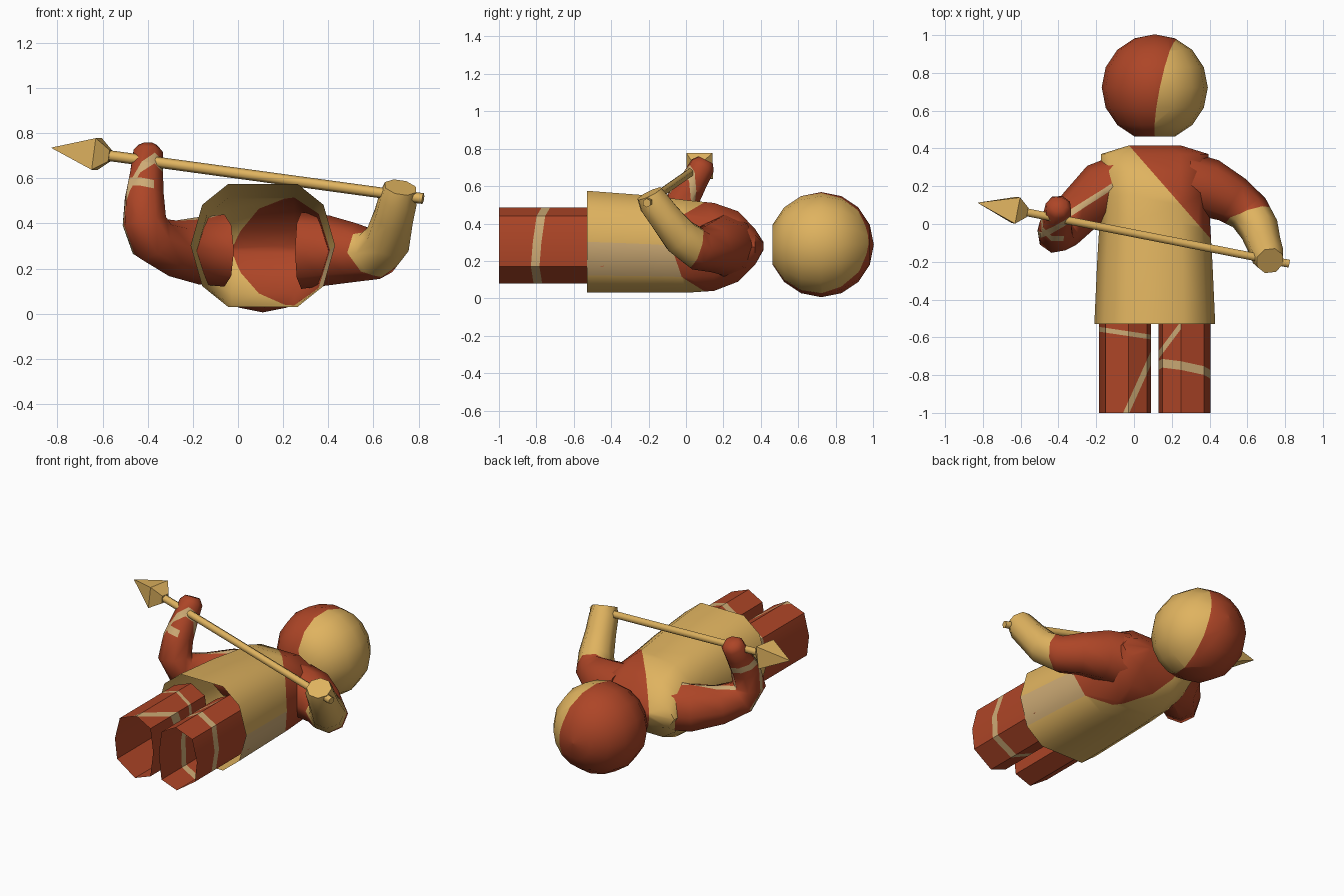
import bpy, bmesh, math
from mathutils import Vector as V

if "Cube" in bpy.data.objects:
    bpy.data.objects.remove(bpy.data.objects["Cube"])


def material(name, rgb):
    m = bpy.data.materials.new(name)
    m.diffuse_color = (*rgb, 1)
    m.use_nodes = True
    m.node_tree.nodes["Principled BSDF"].inputs["Base Color"].default_value = m.diffuse_color
    return m


MATS = [material("brick_red", (0.42, 0.060, 0.020)),
        material("gold", (0.74, 0.45, 0.115)),
        material("pale_tan", (0.62, 0.41, 0.18))]
RED, GOLD, TAN = 0, 1, 2


def loft(rings, cap0=True, cap1=True):
    """Skin a list of equal-length rings of points."""
    bm = bmesh.new()
    vs = [[bm.verts.new(p) for p in r] for r in rings]
    n = len(vs[0])
    for a, b in zip(vs, vs[1:]):
        for i in range(n):
            bm.faces.new((a[i], a[(i + 1) % n], b[(i + 1) % n], b[i]))
    if cap0:
        bm.faces.new(vs[0])
    if cap1:
        bm.faces.new(vs[-1])
    bmesh.ops.recalc_face_normals(bm, faces=bm.faces)
    return bm


def tube(path, sides, turn=0.0):
    """Round tube through (x, y, z, radius) points."""
    pts = [V(p[:3]) for p in path]
    u = V((0, 0, 1))
    rings = []
    for i, p in enumerate(pts):
        t = (pts[min(i + 1, len(pts) - 1)] - pts[max(i - 1, 0)]).normalized()
        u = (u - t * u.dot(t)).normalized()
        w = t.cross(u)
        r = path[i][3]
        angs = [2 * math.pi * (k + turn) / sides for k in range(sides)]
        rings.append([p + (u * math.cos(a) + w * math.sin(a)) * r for a in angs])
    return loft(rings)


def cut(bm, co, no):
    bmesh.ops.bisect_plane(bm, geom=bm.verts[:] + bm.edges[:] + bm.faces[:],
                           dist=1e-5, plane_co=co, plane_no=no)


def paint(bm, mat, test=lambda c: True):
    for f in bm.faces:
        if test(f.calc_center_median()):
            f.material_index = mat


def split(bm, co, no, mat):
    """Cut along a plane and colour everything on its positive side."""
    co, no = V(co), V(no)
    cut(bm, co, no)
    paint(bm, mat, lambda c: (c - co).dot(no) > 0)


def stripe(bm, co, no, width, test=lambda c: True):
    """Pale painted line following a plane, limited by a test."""
    co, no = V(co), V(no).normalized()
    for s in (-0.5, 0.5):
        cut(bm, co + no * width * s, no)
    paint(bm, TAN, lambda c: abs((c - co).dot(no)) < width / 2 and test(c))


def finish(bm, name, angle=45):
    me = bpy.data.meshes.new(name)
    bm.to_mesh(me)
    bm.free()
    for m in MATS:
        me.materials.append(m)
    ob = bpy.data.objects.new(name, me)
    bpy.context.collection.objects.link(ob)
    bpy.ops.object.select_all(action='DESELECT')
    ob.select_set(True)
    bpy.context.view_layer.objects.active = ob
    if angle:
        bpy.ops.object.shade_smooth_by_angle(angle=math.radians(angle))
    return ob


# head: 16-sided ball along y, flat underneath, half red and half gold
C, R = V((0.11, 0.723, 0.287)), 0.281
rings = []
for k in range(1, 9):
    a = math.pi * k / 8
    r = max(R * math.sin(a), 0.001)
    rings.append([(C.x + r * math.cos(math.pi * j / 8), C.y - R * math.cos(a),
                   C.z + r * math.sin(math.pi * j / 8)) for j in range(16)])
head = loft(rings)
split(head, (0.135, 0.72, 0.57), (1, -0.2, 0.15), GOLD)
finish(head, "head")

# torso and tunic: ten-sided sections along y, open at the hem
SECTION = [(1, 0), (.84, .66), (.48, 1), (-.48, 1), (-.84, .66),
           (-1, 0), (-.84, -.66), (-.48, -1), (.48, -1), (.84, -.66)]
rings = []
for y, hw, lo, hi in [(-.53, .32, .03, .575), (-.2, .305, .03, .55), (0, .293, .03, .525),
                      (.15, .287, .04, .51), (.28, .288, .09, .465), (.37, .285, .18, .37),
                      (.415, .14, .26, .30)]:
    rings.append([(.11 + a * hw, y, (lo + hi) / 2 + b * (hi - lo) / 2) for a, b in SECTION])
torso = loft(rings, cap0=False)
paint(torso, GOLD)
# shaded side panel of the tunic, then the bare shoulder above a diagonal
paint(torso, TAN, lambda c: c.x > 0.3 and 0.08 < c.z < 0.3 and c.y < 0.1)
split(torso, (-0.03, 0.42, 0), (1.143, 1, 0), RED)
finish(torso, "tunic_torso")

# legs: open eight-sided tubes, mirrored about x = 0.11
LEG = [(-.17, .17), (-.04, .08), (.07, .12), (.09, .28),
       (.07, .43), (-.03, .485), (-.15, .44), (-.185, .3)]
for side, name in ((1, "left_leg"), (-1, "right_leg")):
    rings = [[(.11 + side * (x - .11), y, z) for x, z in LEG] for y in (-1, -.44)]
    leg = loft(rings, False, False)
    if side == 1:
        stripe(leg, (-.1, -.57, .45), (.15, 1, 0), .025, lambda c: c.z > .25)
        stripe(leg, (.06, -.775, .45), (1, -.45, 0), .03,
               lambda c: c.z > .3 and c.y < -.58)
    else:
        stripe(leg, (.26, -.755, .45), (.18, 1, -.1), .045)
        stripe(leg, (.155, -.66, .45), (1, -.75, 0), .025,
               lambda c: c.z > .3 and -.74 < c.y < -.55)
    finish(leg, name)

# arm on the +x side: red sleeve-free upper arm, gold forearm
arm = tube([(.28, .21, .28, .17), (.40, .19, .28, .155), (.52, .13, .27, .13),
            (.61, .06, .265, .115), (.665, -.03, .33, .105), (.69, -.11, .43, .092),
            (.71, -.17, .51, .088), (.72, -.195, .56, .075)], 8)
split(arm, (.61, .04, .25), (.3, -.9, .25), GOLD)
finish(arm, "right_arm", 60)

# arm on the -x side: red with painted lines
arm = tube([(-.06, .21, .28, .16), (-.17, .18, .28, .15), (-.29, .07, .29, .125),
            (-.38, -.03, .33, .11), (-.415, -.055, .41, .10), (-.415, -.02, .52, .09),
            (-.405, .05, .64, .075), (-.40, .09, .71, .07), (-.40, .105, .74, .045)], 8)
stripe(arm, (-.3, .08, .42), (-.55, .85, .1), .03, lambda c: c.z > .3)
stripe(arm, (-.43, 0, .57), (.2, .2, 1), .04, lambda c: c.x < -.39)
finish(arm, "left_arm", 60)

# spear: thin shaft and a four-sided blade with a short tapered back
butt, tip = V((.82, -.21, .51)), V((-.825, .112, .735))


def on_spear(dist_from_tip, r):
    p = tip + (butt - tip).normalized() * dist_from_tip
    return (*p, r)


shaft = tube([on_spear(.22, .024), on_spear((butt - tip).length, .024)], 6)
paint(shaft, GOLD)
finish(shaft, "spear_shaft", 65)

blade = tube([on_spear(0, .002), on_spear(.205, .1), on_spear(.265, .036)], 4, 0.5)
paint(blade, GOLD)
finish(blade, "spear_blade", 0)
